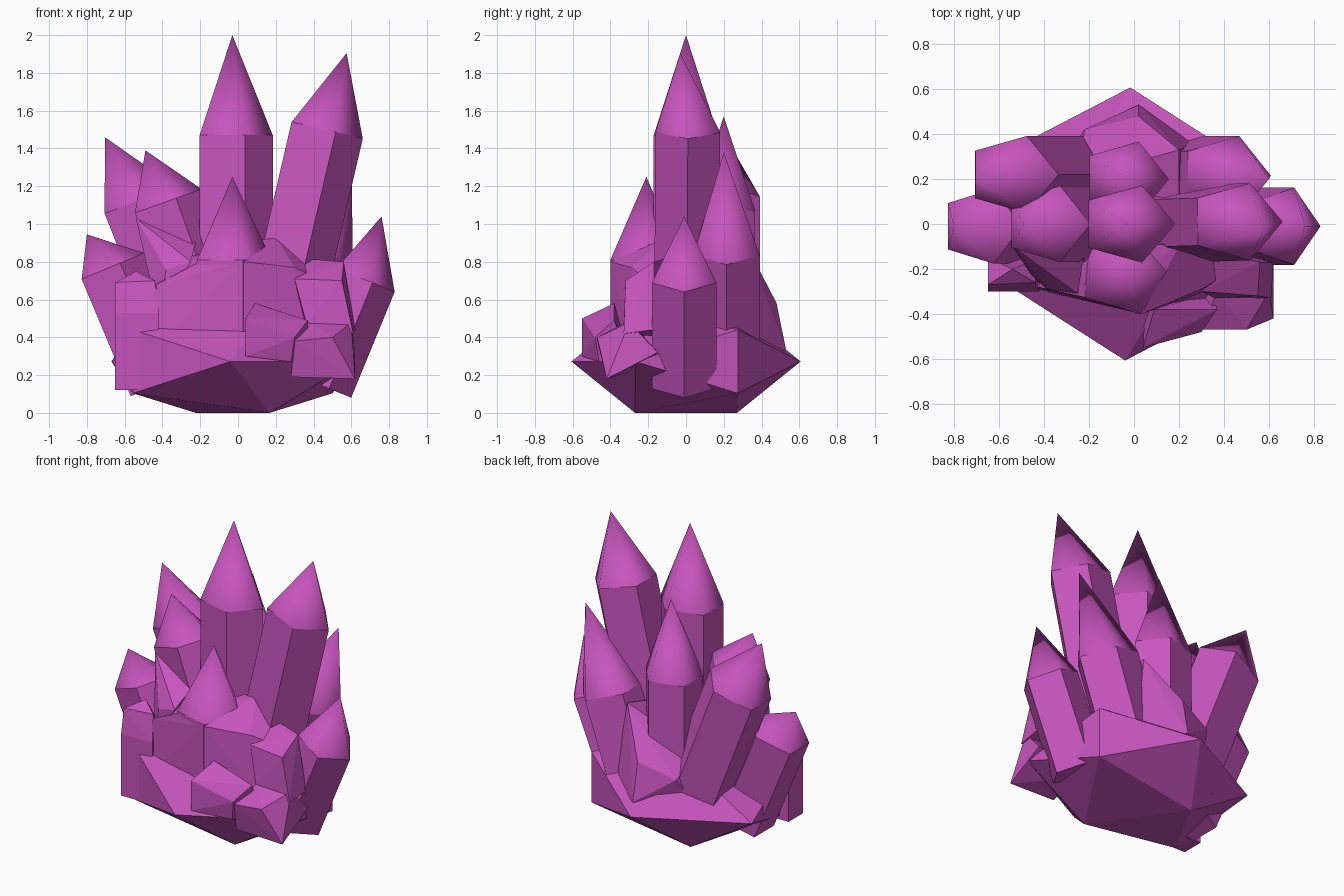
import bpy, bmesh, math
from mathutils import Vector

old = bpy.data.objects.get("Cube")
if old:
    bpy.data.objects.remove(old, do_unlink=True)

PURPLE = (0.57, 0.09, 0.51, 1.0)
mat = bpy.data.materials.new("orchid_purple")
mat.use_nodes = True
mat.diffuse_color = PURPLE
shader = next(n for n in mat.node_tree.nodes if n.type == 'BSDF_PRINCIPLED')
shader.inputs["Base Color"].default_value = PURPLE


def finish(bm, name):
    bmesh.ops.recalc_face_normals(bm, faces=bm.faces[:])
    mesh = bpy.data.meshes.new(name)
    bm.to_mesh(mesh)
    bm.free()
    mesh.materials.append(mat)
    obj = bpy.data.objects.new(name, mesh)
    bpy.context.collection.objects.link(obj)


def crystal(name, base, shoulder, tip, rx=0.214, ry=0.18):
    """Five-sided flat prism with a smooth pointed cap."""
    base, shoulder, tip = Vector(base), Vector(shoulder), Vector(tip)
    axis = (shoulder - base).normalized()
    u = Vector((0, 1, 0)).cross(axis).normalized()
    v = axis.cross(u)
    bm = bmesh.new()

    def ring(center):
        angles = [math.tau * i / 5 for i in range(5)]
        return [bm.verts.new(center + u * rx * math.cos(a) + v * ry * math.sin(a))
                for a in angles]

    low, high = ring(base), ring(shoulder)
    apex = bm.verts.new(tip)
    bm.faces.new(low)
    for i in range(5):
        j = (i + 1) % 5
        bm.faces.new((low[i], low[j], high[j], high[i]))
        bm.faces.new((high[i], high[j], apex)).smooth = True
    finish(bm, name)


def rock(name, points):
    """Faceted stone wrapped around a few corner points."""
    bm = bmesh.new()
    for p in points:
        bm.verts.new(p)
    result = bmesh.ops.convex_hull(bm, input=bm.verts[:])
    loose = {g for g in result["geom_interior"] + result["geom_unused"]
             if isinstance(g, bmesh.types.BMVert)}
    bmesh.ops.delete(bm, geom=list(loose), context='VERTS')
    bmesh.ops.dissolve_limit(bm, angle_limit=0.02, verts=bm.verts[:], edges=bm.edges[:])
    finish(bm, name)


# Upright and leaning crystals
crystal("center_crystal", (-0.03, 0, 0.2), (-0.03, 0, 1.47), (-0.03, 0, 2.0))
crystal("tall_left_crystal", (0.15, 0, 0.2), (0.452, 0.01, 1.5), (0.575, -0.03, 1.905))
crystal("low_left_crystal", (0.43, -0.01, 0.15), (0.66, -0.01, 0.71), (0.76, -0.01, 1.04), 0.183, 0.18)
crystal("front_crystal", (-0.04, -0.21, 0.3), (-0.04, -0.21, 0.81), (-0.03, -0.21, 1.25), 0.218, 0.2)
crystal("right_crystal", (-0.06, 0, 0.2), (-0.388, 0, 1.115), (-0.49, 0, 1.39), 0.207, 0.178)
crystal("back_right_crystal", (-0.18, 0.22, 0.2), (-0.54, 0.22, 1.12), (-0.705, 0.21, 1.46), 0.22, 0.18)
crystal("back_crystal", (-0.04, 0.2, 0.2), (-0.04, 0.2, 1.07), (-0.03, 0.2, 1.57), 0.195, 0.175)
crystal("back_left_crystal", (0.18, 0.215, 0.2), (0.405, 0.215, 0.855), (0.6, 0.2, 1.38), 0.215, 0.185)
crystal("low_right_crystal", (-0.42, -0.01, 0.15), (-0.68, -0.01, 0.77), (-0.8, -0.01, 0.945), 0.198, 0.175)

# Base stone: a stretched icosahedron balanced on one edge
GOLD = (1 + math.sqrt(5)) / 2
along, across, up = Vector((-0.195, 0.27, 0)), Vector((0.327, 0.17, 0)), Vector((0, 0, 0.272 / GOLD))
center = Vector((-0.028, 0, 0.272))
corners = []
for s in (-1, 1):
    for t in (-1, 1):
        corners += [center + s * along + t * GOLD * up,
                    center + s * GOLD * across + t * up,
                    center + s * GOLD * along + t * across]
rock("base_stone", corners)

# Broken pieces packed around the foot
rock("front_rubble", [(-0.43, -0.28, 0.68), (-0.2, -0.33, 0.8), (0.035, -0.4, 0.8),
                      (0.3, -0.29, 0.77), (0.2, -0.1, 0.93), (-0.28, -0.05, 0.85),
                      (-0.48, -0.28, 0.3), (0.035, -0.4, 0.3), (0.4, -0.27, 0.3),
                      (0.45, -0.2, 0.7), (0.35, -0.05, 0.3)])
rock("right_upper_shard", [(-0.54, -0.1, 1.03), (-0.38, -0.29, 0.76), (-0.22, -0.12, 0.92),
                           (-0.25, -0.31, 0.8), (-0.42, -0.28, 0.5), (-0.4, -0.05, 0.6)])
rock("right_shard", [(x, y, z) for x in (-0.65, -0.42) for y in (-0.3, -0.15) for z in (0.12, 0.53)]
     + [(-0.65, -0.27, 0.69), (-0.54, -0.2, 0.75), (-0.44, -0.26, 0.7)])
rock("left_upper_shard", [(0.3, -0.3, 0.71), (0.55, -0.32, 0.7), (0.56, -0.17, 0.8), (0.32, -0.1, 0.82),
                          (0.36, -0.33, 0.48), (0.61, -0.33, 0.42), (0.62, -0.17, 0.44), (0.35, -0.1, 0.4)])
rock("left_lower_shard", [(0.3, -0.47, 0.38), (0.5, -0.47, 0.4), (0.6, -0.3, 0.48), (0.37, -0.3, 0.49),
                          (0.28, -0.42, 0.19), (0.62, -0.42, 0.18), (0.62, -0.15, 0.32), (0.28, -0.2, 0.25)])
rock("front_shard", [(0.04, -0.55, 0.5), (0.04, -0.55, 0.3), (0.09, -0.38, 0.58), (0.05, -0.35, 0.3),
                     (0.37, -0.38, 0.49), (0.3, -0.48, 0.4), (0.28, -0.46, 0.27), (0.37, -0.3, 0.28)])
rock("back_rubble", [(0.02, 0.53, 0.33), (0.02, 0.48, 0.58), (0.2, 0.33, 0.87), (-0.22, 0.42, 0.5),
                     (-0.25, 0.2, 0.6), (-0.3, 0.3, 0.3), (0.28, 0.36, 0.3), (0.2, 0.1, 0.8)])
